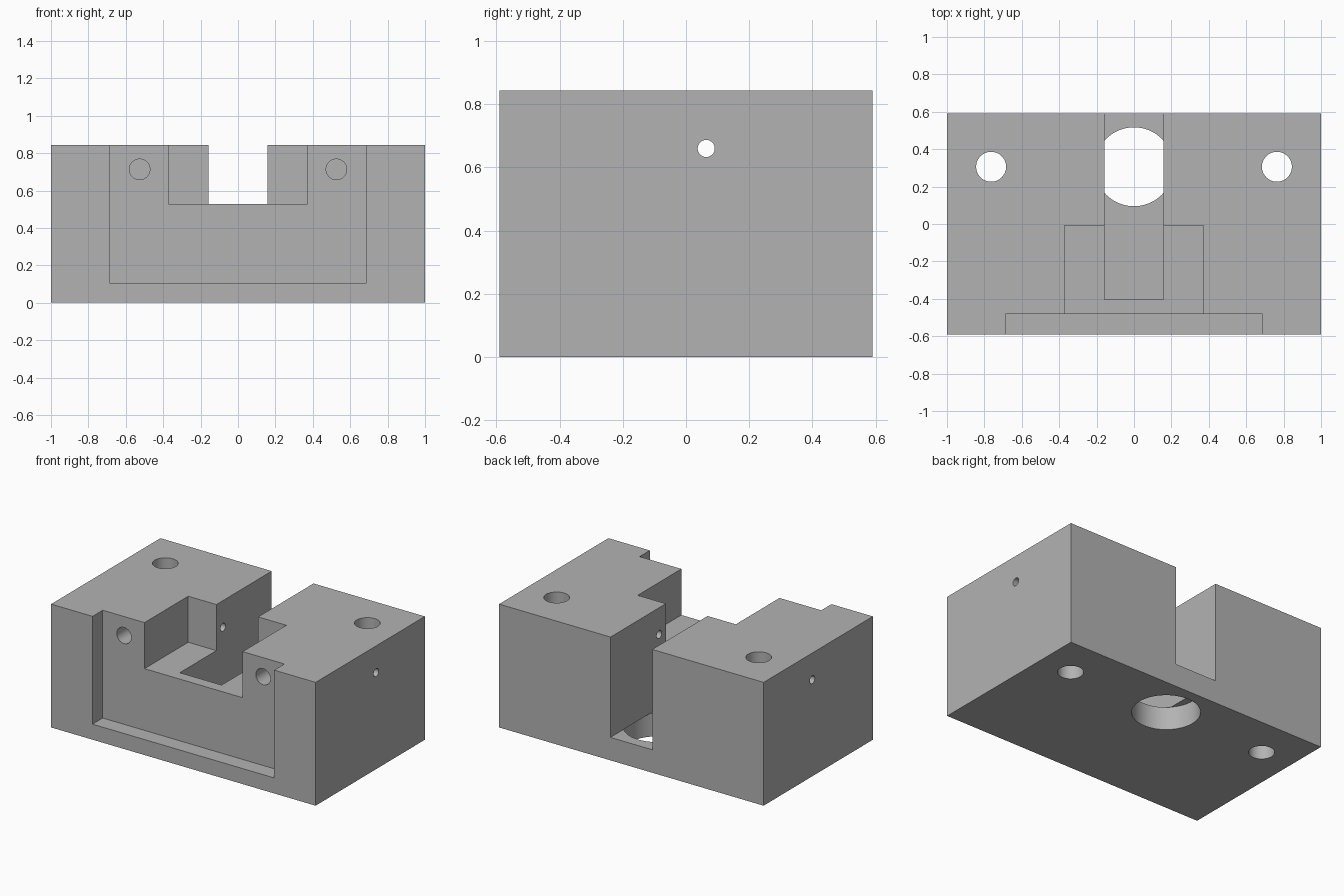
import bpy
import math
from mathutils import Vector

if "Cube" in bpy.data.objects:
    bpy.data.objects.remove(bpy.data.objects["Cube"], do_unlink=True)

# Main dimensions
HALF_DEPTH = 0.59
HEIGHT = 0.843
RECESS_BACK = -0.48
SLOT_FLOOR = 0.157
OVER = 0.1  # how far open-ended cuts run past the block


def box(name, low, high):
    low, high = Vector(low), Vector(high)
    bpy.ops.mesh.primitive_cube_add(size=1, location=(low + high) / 2)
    obj = bpy.context.object
    obj.name = name
    obj.scale = high - low
    bpy.ops.object.transform_apply(location=True, rotation=True, scale=True)
    return obj


def rod(name, start, end, radius):
    start, end = Vector(start), Vector(end)
    axis = end - start
    bpy.ops.mesh.primitive_cylinder_add(
        vertices=64, radius=radius, depth=axis.length, location=(start + end) / 2,
        rotation=axis.to_track_quat("Z", "Y").to_euler())
    bpy.context.object.name = name
    return bpy.context.object


def cut(target, cutter):
    cutter.hide_render = True
    bpy.ops.object.select_all(action="DESELECT")
    bpy.context.view_layer.objects.active = target
    target.select_set(True)
    mod = target.modifiers.new(cutter.name, "BOOLEAN")
    mod.operation = "DIFFERENCE"
    mod.solver = "EXACT"
    mod.object = cutter
    bpy.ops.object.modifier_apply(modifier=mod.name)
    bpy.data.objects.remove(cutter, do_unlink=True)


# Solid block
block = box("slotted_block", (-1, -HALF_DEPTH, 0), (1, HALF_DEPTH, HEIGHT))
top = HEIGHT + OVER

# Stepped recesses: shallow front panel, wide pocket, deep slot open to the back
cut(block, box("front_recess", (-0.687, -HALF_DEPTH - OVER, 0.106), (0.687, RECESS_BACK, top)))
cut(block, box("wide_pocket", (-0.371, RECESS_BACK - OVER / 2, 0.528), (0.371, -0.008, top)))
cut(block, box("deep_slot", (-0.158, -0.403, SLOT_FLOOR), (0.158, HALF_DEPTH + OVER, top)))

# Large hole from underneath up to the slot floor
cut(block, rod("floor_hole", (0, 0.306, -OVER), (0, 0.306, SLOT_FLOOR + 0.001), 0.211))

# Cross hole right through both sides
cut(block, rod("cross_hole", (-1 - OVER, 0.064, 0.66), (1 + OVER, 0.064, 0.66), 0.027))

# Mirrored mounting holes and blind front holes
for side in (-1, 1):
    x = side * 0.764
    cut(block, rod("mounting_hole", (x, 0.306, -OVER), (x, 0.306, top), 0.08))
    x = side * 0.526
    cut(block, rod("front_hole", (x, RECESS_BACK - OVER / 2, 0.713), (x, -0.1, 0.713), 0.055))

# Single grey material
grey = bpy.data.materials.new("plain grey")
grey.use_nodes = True
colour = (0.45, 0.45, 0.45, 1)
grey.diffuse_color = colour
grey.node_tree.nodes["Principled BSDF"].inputs["Base Color"].default_value = colour
block.data.materials.clear()
block.data.materials.append(grey)

# Smooth hole walls, sharp block edges
bpy.context.view_layer.objects.active = block
block.select_set(True)
bpy.ops.object.shade_smooth_by_angle(angle=math.radians(30))
